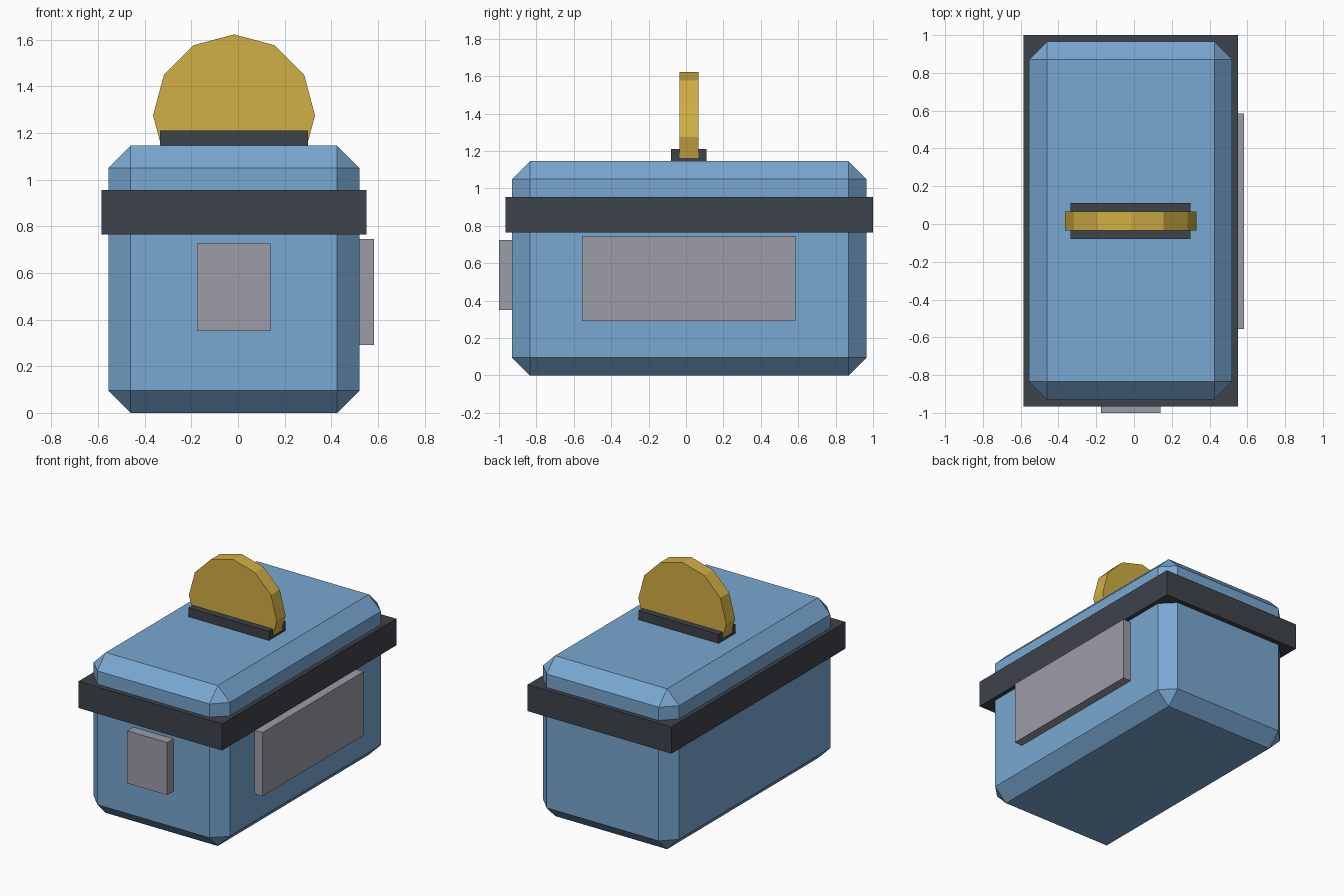
import bpy
import math

default = bpy.data.objects.get("Cube")
if default:
    bpy.data.objects.remove(default, do_unlink=True)


def make_material(name, rgb):
    mat = bpy.data.materials.new(name)
    mat.use_nodes = True
    color = (*rgb, 1.0)
    mat.diffuse_color = color
    mat.node_tree.nodes["Principled BSDF"].inputs["Base Color"].default_value = color
    return mat


blue = make_material("soft blue", (0.19, 0.39, 0.64))
charcoal = make_material("charcoal", (0.048, 0.056, 0.07))
grey = make_material("label grey", (0.33, 0.335, 0.38))
gold = make_material("coin gold", (0.64, 0.43, 0.058))


def box(name, x, y, z, mat, bevel=0.0):
    """Box spanning three (min, max) ranges, with optional chamfered edges."""
    spans = (x, y, z)
    bpy.ops.mesh.primitive_cube_add(size=1, location=[(a + b) / 2 for a, b in spans])
    obj = bpy.context.object
    obj.name = name
    obj.scale = [b - a for a, b in spans]
    bpy.ops.object.transform_apply(location=False, rotation=False, scale=True)
    obj.data.materials.append(mat)
    if bevel:
        mod = obj.modifiers.new("chamfer", "BEVEL")
        mod.width = bevel
        mod.segments = 1
    return obj


# Chamfered body and the band around it
box("body", (-0.555, 0.52), (-0.93, 0.965), (0, 1.145), blue, bevel=0.095)
box("lid_band", (-0.585, 0.55), (-0.965, 1.0), (0.765, 0.955), charcoal)

# Raised plates on the front and on the left side
box("front_plate", (-0.175, 0.14), (-1.0, -0.9), (0.35, 0.725), grey)
box("side_plate", (0.49, 0.583), (-0.555, 0.585), (0.29, 0.745), grey)

# Coin slot on top
box("coin_slot", (-0.335, 0.30), (-0.08, 0.11), (1.10, 1.21), charcoal)

# Twelve-sided coin standing in the slot, with one corner straight up
bpy.ops.mesh.primitive_cylinder_add(
    vertices=12, radius=0.347, depth=0.10,
    location=(-0.017, 0.016, 1.275), rotation=(math.pi / 2, 0, 0))
coin = bpy.context.object
coin.name = "coin"
coin.data.materials.append(gold)
